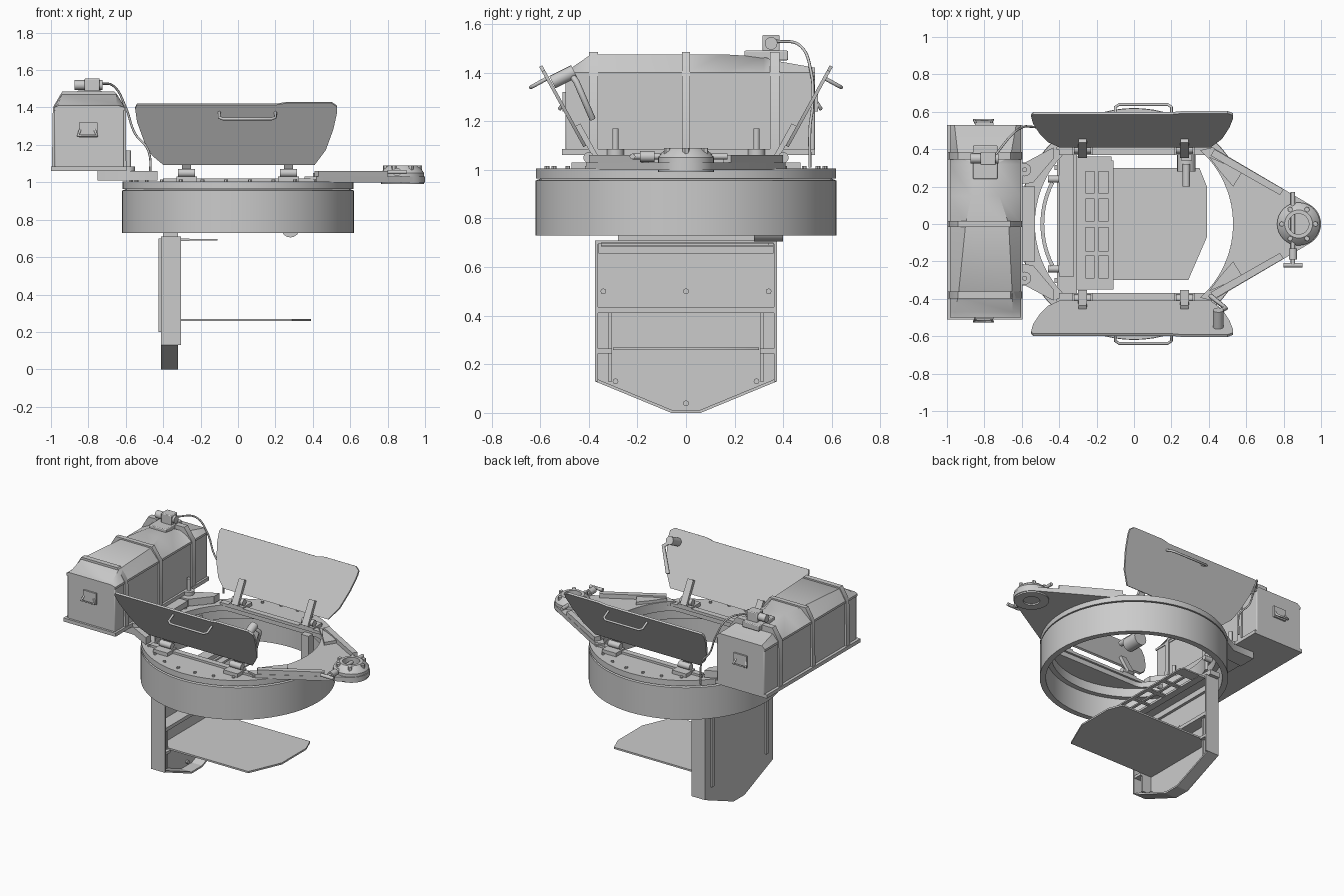
import bpy, bmesh, math
from mathutils import Vector

PLANE = {'z': lambda u, v, w: (u, v, w), 'y': lambda u, v, w: (u, w, v), 'x': lambda u, v, w: (w, u, v)}


def finish(name, bm):
    bmesh.ops.recalc_face_normals(bm, faces=bm.faces)
    me = bpy.data.meshes.new(name)
    bm.to_mesh(me)
    bm.free()
    ob = bpy.data.objects.new(name, me)
    bpy.context.collection.objects.link(ob)
    return ob


def loft(name, rings, cap=True, closed=False):
    bm = bmesh.new()
    vs = [[bm.verts.new(p) for p in r] for r in rings]
    pairs = list(zip(vs, vs[1:])) + ([(vs[-1], vs[0])] if closed else [])
    n = len(vs[0])
    for a, b in pairs:
        for i in range(n):
            j = (i + 1) % n
            bm.faces.new((a[i], a[j], b[j], b[i]))
    if cap and not closed:
        bm.faces.new(vs[0])
        bm.faces.new(vs[-1])
    return finish(name, bm)


def prism(name, pts, a, b, plane='z'):
    f = PLANE[plane]
    return loft(name, [[f(u, v, w) for u, v in pts] for w in (a, b)])


def box(name, x0, x1, y0, y1, z0, z1, bevel=0):
    ob = prism(name, [(x0, y0), (x1, y0), (x1, y1), (x0, y1)], z0, z1)
    if bevel:
        m = ob.modifiers.new("bevel", 'BEVEL')
        m.width, m.segments = bevel, 2
    return ob


def cyl(name, p, q, r, r2=None, n=16):
    p, q = Vector(p), Vector(q)
    u = (q - p).orthogonal().normalized()
    v = (q - p).normalized().cross(u)
    ang = [2 * math.pi * i / n for i in range(n)]
    return loft(name, [[c + (u * math.cos(t) + v * math.sin(t)) * rr for t in ang]
                       for c, rr in ((p, r), (q, r2 if r2 else r))])


def lathe(name, prof, cx=0, n=72, a0=0, a1=360):
    full = a1 - a0 == 360
    ang = [math.radians(a0 + (a1 - a0) * i / n) for i in range(n if full else n + 1)]
    return loft(name, [[(cx + r * math.cos(t), r * math.sin(t), z) for r, z in prof] for t in ang], closed=full)


def rod(name, pts, r, smooth=False):
    cu = bpy.data.curves.new(name, 'CURVE')
    cu.dimensions, cu.bevel_depth, cu.bevel_resolution, cu.use_fill_caps = '3D', r, 2, True
    if smooth:
        sp = cu.splines.new('BEZIER')
        sp.bezier_points.add(len(pts) - 1)
        for bp, p in zip(sp.bezier_points, pts):
            bp.co, bp.handle_left_type, bp.handle_right_type = p, 'AUTO', 'AUTO'
    else:
        sp = cu.splines.new('POLY')
        sp.points.add(len(pts) - 1)
        for sp_p, p in zip(sp.points, pts):
            sp_p.co = (*p, 1)
    ob = bpy.data.objects.new(name, cu)
    bpy.context.collection.objects.link(ob)


# Ring skirt, bearing ring and top flange with flat-sided opening
lathe("ring_skirt", [(0.58, 0.73), (0.62, 0.73), (0.62, 0.955), (0.595, 0.965), (0.58, 0.965)])
lathe("bearing_ring", [(0.545, 0.90), (0.582, 0.90), (0.582, 0.97), (0.545, 0.97)])
rings = []
for i in range(72):
    t = 2 * math.pi * i / 72
    c, s = math.cos(t), math.sin(t)
    x, y = 0.53 * c, max(-0.385, min(0.385, 0.53 * s))
    rings.append([(x, y, 0.965), (0.618 * c, 0.618 * s, 0.965), (0.618 * c, 0.618 * s, 1.005), (x, y, 1.005)])
loft("top_flange", rings, closed=True)
for i in range(28):
    t = 2 * math.pi * (i + 0.5) / 28
    c, s = 0.575 * math.cos(t), 0.575 * math.sin(t)
    cyl("flange_bolt", (c, s, 1.0), (c, s, 1.015), 0.01, n=6)
lathe("curved_rear_pad", [(0.48, 0.86), (0.50, 0.86), (0.50, 0.98), (0.48, 0.98)], n=14, a0=153, a1=207)
cyl("crank_motor", (0.28, 0.2, 0.80), (0.28, 0.32, 0.80), 0.02)
cyl("crank_housing", (0.28, 0.28, 0.755), (0.28, 0.40, 0.755), 0.05)
box("crank_bracket", 0.25, 0.31, 0.34, 0.40, 0.76, 0.98)

# Front triangular mount plate
arc = [(0.53 * math.cos(math.radians(a)), 0.53 * math.sin(math.radians(a))) for a in range(-48, 49, 6)]
nose = [(0.88 + 0.12 * math.cos(math.radians(a)), 0.12 * math.sin(math.radians(a))) for a in range(60, -61, -10)]
prism("mount_plate", arc + [(0.42, 0.41)] + nose + [(0.42, -0.41)], 1.0, 1.03)
for s in (-1, 1):
    prism("plate_edge_beam", [(0.43, s * 0.40), (0.80, s * 0.185), (0.78, s * 0.155), (0.41, s * 0.365)], 1.03, 1.06)
    prism("plate_corner_pad", [(0.40, s * 0.36), (0.58, s * 0.28), (0.53, s * 0.20), (0.46, s * 0.28)], 1.03, 1.05)
lathe("pintle_ring", [(0.055, 0.99), (0.115, 0.99), (0.115, 1.05), (0.10, 1.07), (0.075, 1.09), (0.055, 1.09)], cx=0.88, n=32)
for i in range(6):
    t = math.pi * i / 3
    x, y = 0.88 + 0.09 * math.cos(t), 0.09 * math.sin(t)
    cyl("pintle_bolt", (x, y, 1.06), (x, y, 1.09), 0.014, n=6)
cyl("lock_pin", (0.85, -0.22, 1.055), (0.85, 0.17, 1.055), 0.012)
rod("lock_pin_handle", [(0.80, -0.22, 1.055), (0.90, -0.22, 1.055)], 0.012)
cyl("lock_pin_collar", (0.85, -0.19, 1.055), (0.85, -0.13, 1.055), 0.022)

# Opened hatch doors, hinges and grab handles
door = [(-0.40, 1.10), (0.41, 1.10), (0.47, 1.18), (0.51, 1.29), (0.53, 1.38), (0.53, 1.41), (0.50, 1.43),
        (0.26, 1.43), (0.20, 1.42), (-0.54, 1.42), (-0.55, 1.40), (-0.54, 1.33), (-0.50, 1.22), (-0.46, 1.15)]
for s in (-1, 1):
    def on_door(x, z, o):
        return (x, s * (0.41 + (z - 1.10) * 0.55 + o * 0.876), z - o * 0.48)
    loft("hatch_door", [[on_door(x, z, o) for x, z in door] for o in (0, 0.014)])
    rod("grab_handle", [on_door(x, 1.38, o) for x, o in ((-0.10, 0), (-0.10, 0.07), (-0.08, 0.085),
                                                         (0.18, 0.085), (0.20, 0.07), (0.20, 0))], 0.008)
    box("hinge_rail", -0.40, 0.40, s * 0.37, s * 0.41, 1.0, 1.02)
    for hx in (-0.275, 0.27):
        box("hinge_base", hx - 0.055, hx + 0.055, s * 0.37, s * 0.47, 1.0, 1.03)
        cyl("hinge_pin", (hx - 0.045, s * 0.40, 1.05), (hx + 0.045, s * 0.40, 1.05), 0.022)
        loft("hinge_arm", [[on_door(hx + dx, z, o) for dx, z in ((-0.025, 1.03), (0.025, 1.03), (0.022, 1.18),
                                                                (-0.022, 1.18))] for o in (-0.022, 0)])
    # Posts and arms tying the stowage tray to the ring
    cyl("tray_post", (-0.585, s * 0.29, 1.03), (-0.585, s * 0.29, 1.17), 0.013)
    cyl("post_base", (-0.585, s * 0.29, 1.02), (-0.585, s * 0.29, 1.085), 0.035)
    prism("tray_arm", [(-0.75, s * 0.20), (-0.75, s * 0.33), (-0.58, s * 0.33), (-0.43, s * 0.41),
                       (-0.43, s * 0.35), (-0.54, s * 0.22)], 1.01, 1.06)
    # Box end handles
    ye = 0.53 if s > 0 else -0.495
    box("handle_plate", -0.85, -0.75, ye, ye + s * 0.012, 1.24, 1.32)
    rod("box_handle", [(-0.84, ye, 1.29), (-0.855, ye + s * 0.025, 1.25), (-0.755, ye + s * 0.025, 1.25),
                       (-0.77, ye, 1.29)], 0.008)
cyl("latch_body", (0.45, -0.55, 1.36), (0.45, -0.46, 1.405), 0.028)
rod("latch_lever", [(0.45, -0.47, 1.39), (0.49, -0.45, 1.36), (0.41, -0.385, 1.21)], 0.013)

# Rear stowage box with tarp cover and straps
box("stowage_tray", -1.0, -0.595, -0.51, 0.53, 1.06, 1.085)
box("stowage_box", -0.98, -0.61, -0.495, 0.53, 1.07, 1.40, 0.006)
box("tray_cross_member", -0.75, -0.53, -0.2, 0.2, 1.02, 1.06)
cover = [(-0.50, -0.96, -0.64, 1.41), (-0.47, -0.96, -0.65, 1.42), (-0.39, -0.94, -0.65, 1.475),
         (0.0, -0.90, -0.67, 1.475), (0.15, -0.87, -0.72, 1.475), (0.32, -0.85, -0.74, 1.465),
         (0.36, -0.94, -0.66, 1.45), (0.53, -0.96, -0.63, 1.42)]
loft("tarp_cover", [[(-0.985, y, 1.385), (-0.605, y, 1.385), (-0.605, y, 1.40), (b, y, z), (a, y, z), (-0.985, y, 1.40)]
                    for y, a, b, z in cover])
for y, w in ((-0.38, 0.018), (0.0, 0.016), (0.365, 0.02)):
    prism("strap", [(-0.995, 1.06), (-0.99, 1.40), (-0.94, 1.485), (-0.66, 1.485), (-0.60, 1.40), (-0.597, 1.06)],
          y - w, y + w, 'y')

# Small sensor on the cover, and its cable
box("sensor_base", -0.86, -0.73, 0.24, 0.42, 1.45, 1.49, 0.005)
box("sensor_box", -0.82, -0.74, 0.315, 0.385, 1.47, 1.555, 0.005)
cyl("sensor_barrel", (-0.875, 0.35, 1.52), (-0.725, 0.35, 1.52), 0.026)
rod("sensor_cable", [(-0.74, 0.37, 1.53), (-0.66, 0.47, 1.51), (-0.60, 0.515, 1.40), (-0.55, 0.52, 1.26),
                     (-0.48, 0.51, 1.17), (-0.47, 0.51, 1.01)], 0.006, True)

# Hanging back frame: plate with a flange around its outline
outline = [(-0.375, 0.71), (-0.375, 0.13), (-0.06, 0.0), (0.06, 0.0), (0.375, 0.13), (0.375, 0.71)]
prism("back_plate", outline, -0.412, -0.400, 'x')
for (y0, z0), (y1, z1) in zip(outline, outline[1:]):
    front = -0.305 if y0 == y1 else -0.32
    n = Vector((z0 - z1, y1 - y0)).normalized() * 0.012
    prism("frame_flange", [(y0, z0), (y1, z1), (y1 + n.x, z1 + n.y), (y0 + n.x, z0 + n.y)], -0.405, front, 'x')
box("frame_top", -0.41, -0.305, -0.375, 0.375, 0.695, 0.71)
box("frame_hanger", -0.40, -0.32, -0.28, 0.40, 0.705, 0.74)
box("frame_shelf", -0.40, -0.31, -0.365, 0.365, 0.41, 0.435)
box("frame_lip", -0.40, -0.38, -0.36, 0.36, 0.655, 0.695)
for s in (-1, 1):
    box("inner_column", -0.40, -0.33, s * 0.305, s * 0.32, 0.13, 0.41)
    box("column_shelf", -0.40, -0.31, s * 0.305, s * 0.365, 0.245, 0.265)
    box("back_strip", -0.424, -0.41, s * 0.29, s * 0.315, 0.2, 0.7)
    cyl("hanger_lug", (-0.46, s * 0.24, 0.93), (-0.40, s * 0.24, 0.93), 0.018)
for y, z in ((-0.34, 0.5), (0, 0.5), (0.34, 0.5), (-0.29, 0.13), (0.29, 0.13), (0, 0.04)):
    cyl("frame_bolt", (-0.40, y, z), (-0.385, y, z), 0.012, n=8)

# Slotted upper shelf and fold-out seat
box("slotted_shelf", -0.31, -0.26, -0.35, 0.36, 0.685, 0.7)
for x0, x1 in ((-0.21, -0.19), (-0.135, -0.11)):
    box("shelf_bar", x0, x1, -0.35, 0.34, 0.688, 0.698)
for y0, y1 in ((-0.35, -0.29), (-0.17, -0.145), (-0.02, 0.015), (0.135, 0.165), (0.28, 0.36)):
    box("shelf_cross_bar", -0.26, -0.12, y0, y1, 0.688, 0.698)
prism("seat_plate", [(-0.40, -0.3), (0.29, -0.3), (0.39, -0.07), (0.39, 0.2), (0.35, 0.3), (-0.40, 0.3)], 0.258, 0.27)

# Smooth round parts, keep edges sharp
for ob in bpy.context.collection.objects:
    if ob.type == 'MESH':
        ob.select_set(True)
        bpy.context.view_layer.objects.active = ob
bpy.ops.object.shade_smooth_by_angle(angle=math.radians(35))
